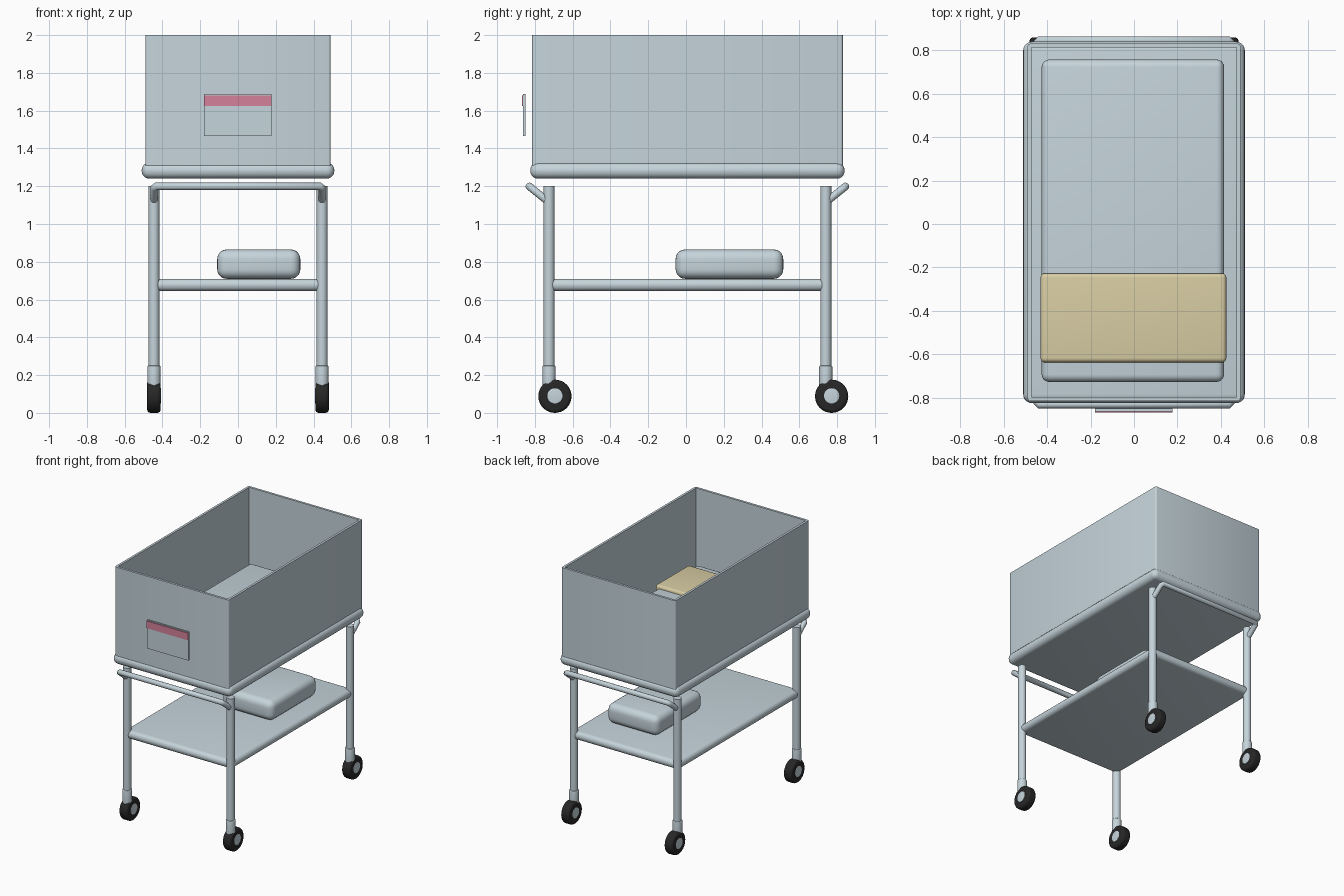
import bpy, bmesh, math
from mathutils import Matrix, Vector

if "Cube" in bpy.data.objects:
    bpy.data.objects.remove(bpy.data.objects["Cube"])

YC = 0.0075                  # middle of the frame along y
LEG_X, LEG_Y = 0.445, 0.7325  # leg offsets from the middle


def material(name, rgb):
    m = bpy.data.materials.new(name)
    m.diffuse_color = (*rgb, 1)
    m.use_nodes = True
    m.node_tree.nodes["Principled BSDF"].inputs["Base Color"].default_value = m.diffuse_color
    return m


GREY = material("pale_blue_grey", (0.56, 0.66, 0.71))
BLACK = material("tyre_black", (0.02, 0.02, 0.02))
CREAM = material("cream", (0.69, 0.61, 0.37))
PINK = material("pink", (0.66, 0.22, 0.32))


def finish(bm, name, mat):
    bmesh.ops.recalc_face_normals(bm, faces=bm.faces)
    me = bpy.data.meshes.new(name)
    bm.to_mesh(me)
    bm.free()
    ob = bpy.data.objects.new(name, me)
    bpy.context.collection.objects.link(ob)
    me.materials.append(mat)
    bpy.ops.object.select_all(action='DESELECT')
    ob.select_set(True)
    bpy.context.view_layer.objects.active = ob
    bpy.ops.object.shade_smooth_by_angle(angle=math.radians(35))
    return ob


def box_mesh(lo, hi):
    bm = bmesh.new()
    bmesh.ops.create_cube(bm, size=1)
    lo, hi = Vector(lo), Vector(hi)
    bmesh.ops.scale(bm, vec=hi - lo, verts=bm.verts)
    bmesh.ops.translate(bm, vec=(lo + hi) / 2, verts=bm.verts)
    return bm


def rounded_box(name, lo, hi, mat, r=0.0, seg=5):
    bm = box_mesh(lo, hi)
    if r:
        bmesh.ops.bevel(bm, geom=bm.edges[:], offset=r, segments=seg,
                        profile=0.5, affect='EDGES')
    return finish(bm, name, mat)


def cylinder(name, centre, r, length, mat, axis='Z', bevel=0.0):
    bm = bmesh.new()
    bmesh.ops.create_cone(bm, cap_ends=True, segments=32, radius1=r,
                          radius2=r, depth=length)
    if bevel:
        rims = [e for e in bm.edges if abs(e.verts[0].co.z - e.verts[1].co.z) < 1e-5]
        bmesh.ops.bevel(bm, geom=rims, offset=bevel, segments=4,
                        profile=0.5, affect='EDGES')
    if axis == 'X':
        bmesh.ops.rotate(bm, matrix=Matrix.Rotation(math.pi / 2, 3, 'Y'), verts=bm.verts)
    bmesh.ops.translate(bm, vec=centre, verts=bm.verts)
    return finish(bm, name, mat)


def tube(name, points, r, mat):
    cu = bpy.data.curves.new(name, 'CURVE')
    cu.dimensions = '3D'
    cu.bevel_depth = r
    cu.bevel_resolution = 4
    cu.use_fill_caps = True
    sp = cu.splines.new('POLY')
    sp.points.add(len(points) - 1)
    for p, co in zip(sp.points, points):
        p.co = (*co, 1)
    sp.use_smooth = True
    ob = bpy.data.objects.new(name, cu)
    bpy.context.collection.objects.link(ob)
    cu.materials.append(mat)
    return ob


# legs and casters
for sx, side in ((-1, "left"), (1, "right")):
    for sy, end in ((-1, "front"), (1, "back")):
        tag = f"{end}_{side}"
        x, y = sx * LEG_X, YC + sy * LEG_Y
        cylinder(f"leg_{tag}", (x, y, 0.7), 0.029, 1.0, GREY)
        cylinder(f"caster_socket_{tag}", (x, y, 0.175), 0.035, 0.15, GREY, bevel=0.006)
        cylinder(f"tyre_{tag}", (x, y + 0.031, 0.088), 0.088, 0.072, BLACK, 'X', 0.018)
        cylinder(f"hub_{tag}", (x, y + 0.031, 0.09), 0.042, 0.076, GREY, 'X', 0.004)

# push handles at both ends
for sy, end in ((-1, "front"), (1, "back")):
    half = [(LEG_X, LEG_Y, 1.115), (LEG_X, 0.826, 1.19), (LEG_X - 0.012, 0.838, 1.2)]
    pts = [(-x, YC + sy * y, z) for x, y, z in half]
    pts += [(x, YC + sy * y, z) for x, y, z in reversed(half)]
    tube(f"handle_{end}", pts, 0.02, GREY)

# lower shelf and the bundle on it
rounded_box("shelf", (-0.467, YC - 0.752, 0.645), (0.467, YC + 0.752, 0.71), GREY, 0.031)
rounded_box("folded_bundle", (-0.11, -0.055, 0.71), (0.33, 0.515, 0.865), GREY, 0.05)

# tray under the basin
rounded_box("tray", (-0.51, YC - 0.832, 1.24), (0.51, YC + 0.832, 1.325), GREY, 0.04)

# open-topped basin with softened corners
bm = box_mesh((-0.49, YC - 0.8225, 1.30), (0.49, YC + 0.8225, 2.0))
upright = [e for e in bm.edges if abs(e.verts[0].co.z - e.verts[1].co.z) > 0.1]
bmesh.ops.bevel(bm, geom=upright, offset=0.012, segments=3, profile=0.5, affect='EDGES')
bm.normal_update()
top = max(bm.faces, key=lambda f: f.calc_center_median().z)
bmesh.ops.inset_individual(bm, faces=[top], thickness=0.018)
floor = bmesh.ops.extrude_discrete_faces(bm, faces=[top])["faces"][0]
bmesh.ops.translate(bm, vec=(0, 0, -0.69), verts=floor.verts)
finish(bm, "basin", GREY)

# mattress and blanket
rounded_box("mattress", (-0.425, -0.727, 1.32), (0.415, 0.757, 1.455), GREY, 0.035)
rounded_box("blanket", (-0.43, -0.637, 1.34), (0.425, -0.227, 1.48), CREAM, 0.02)

# name card on the front
rounded_box("card", (-0.18, -0.862, 1.465), (0.177, -0.85, 1.688), GREY)
rounded_box("card_band", (-0.18, -0.868, 1.625), (0.177, -0.861, 1.681), PINK)
